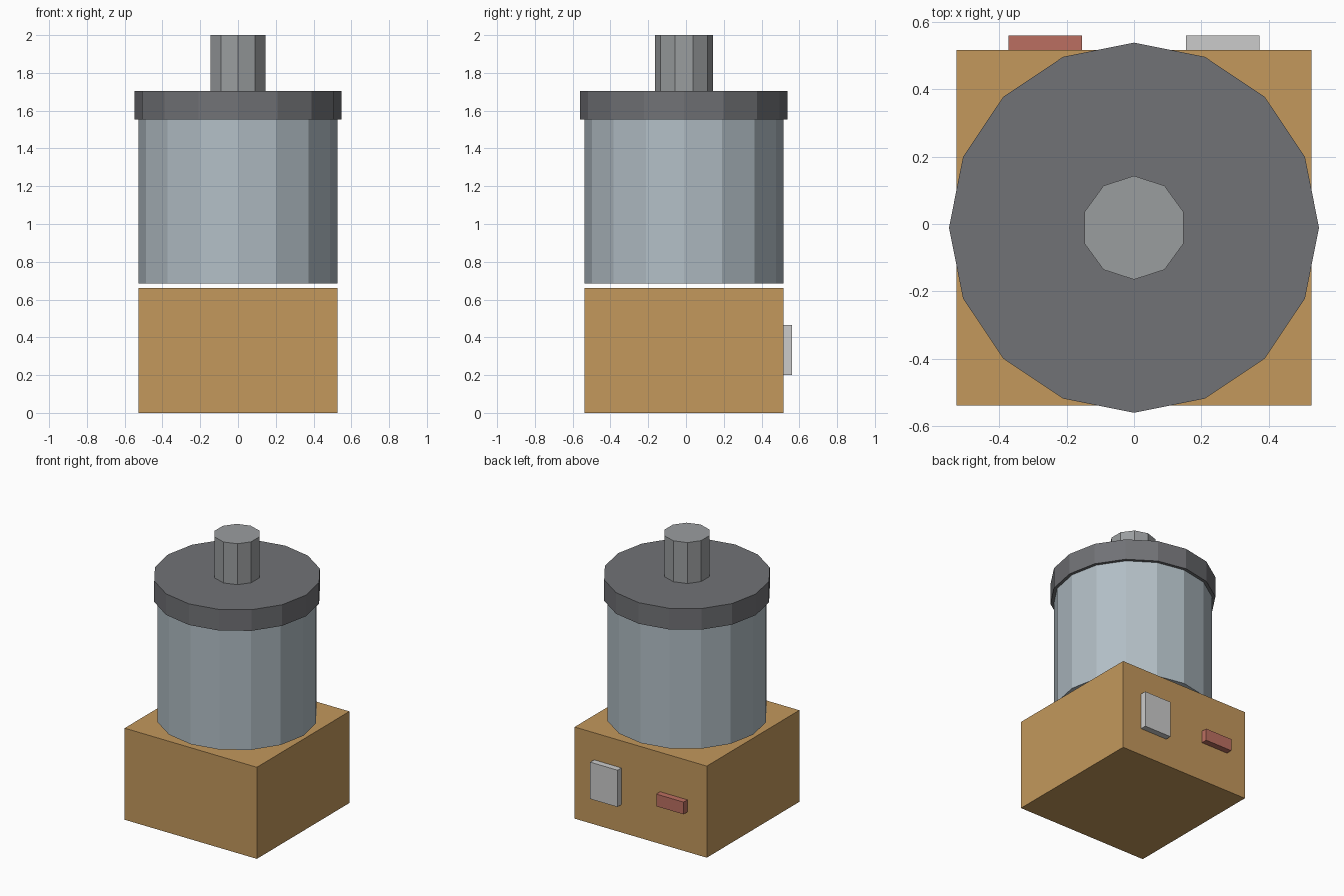
import bpy

if "Cube" in bpy.data.objects:
    bpy.data.objects.remove(bpy.data.objects["Cube"])

CY = -0.011  # the main axis sits slightly forward because of the rear fittings


def material(name, rgb):
    mat = bpy.data.materials.new(name)
    mat.diffuse_color = (*rgb, 1)
    mat.use_nodes = True
    mat.node_tree.nodes["Principled BSDF"].inputs["Base Color"].default_value = mat.diffuse_color
    return mat


def finish(name, mat):
    obj = bpy.context.object
    obj.name = name
    obj.data.materials.append(mat)
    return obj


def box(name, x, y, z, mat):
    """Box from (min, max) pairs."""
    spans = (x, y, z)
    bpy.ops.mesh.primitive_cube_add(size=1, location=[(a + b) / 2 for a, b in spans])
    bpy.context.object.scale = [b - a for a, b in spans]
    bpy.ops.object.transform_apply(location=False, rotation=False, scale=True)
    return finish(name, mat)


def drum(name, sides, radius, z, mat):
    """Upright faceted cylinder with a corner on the +y axis."""
    bpy.ops.mesh.primitive_cylinder_add(
        vertices=sides, radius=radius, depth=z[1] - z[0],
        location=(0, CY, (z[0] + z[1]) / 2))
    return finish(name, mat)


tan = material("tan", (0.546, 0.314, 0.107))
steel = material("blue_grey", (0.445, 0.515, 0.56))
dark = material("dark_grey", (0.165, 0.168, 0.181))
red = material("red", (0.50, 0.159, 0.119))
grey = material("light_grey", (0.63, 0.63, 0.63))
mid = material("mid_grey", (0.323, 0.337, 0.347))

# Square base block
box("base", (-0.527, 0.527), (CY - 0.527, CY + 0.527), (0, 0.66), tan)

# Tank floating just above the base, with lid and top spout
drum("tank", 16, 0.527, (0.685, 1.553), steel)
drum("lid", 16, 0.549, (1.553, 1.705), dark)
drum("spout", 10, 0.154, (1.705, 2.0), mid)

# Fittings on the back of the base
box("back_panel", (0.154, 0.372), (0.516, 0.56), (0.20, 0.465), grey)
box("back_switch", (-0.373, -0.155), (0.516, 0.56), (0.288, 0.376), red)
